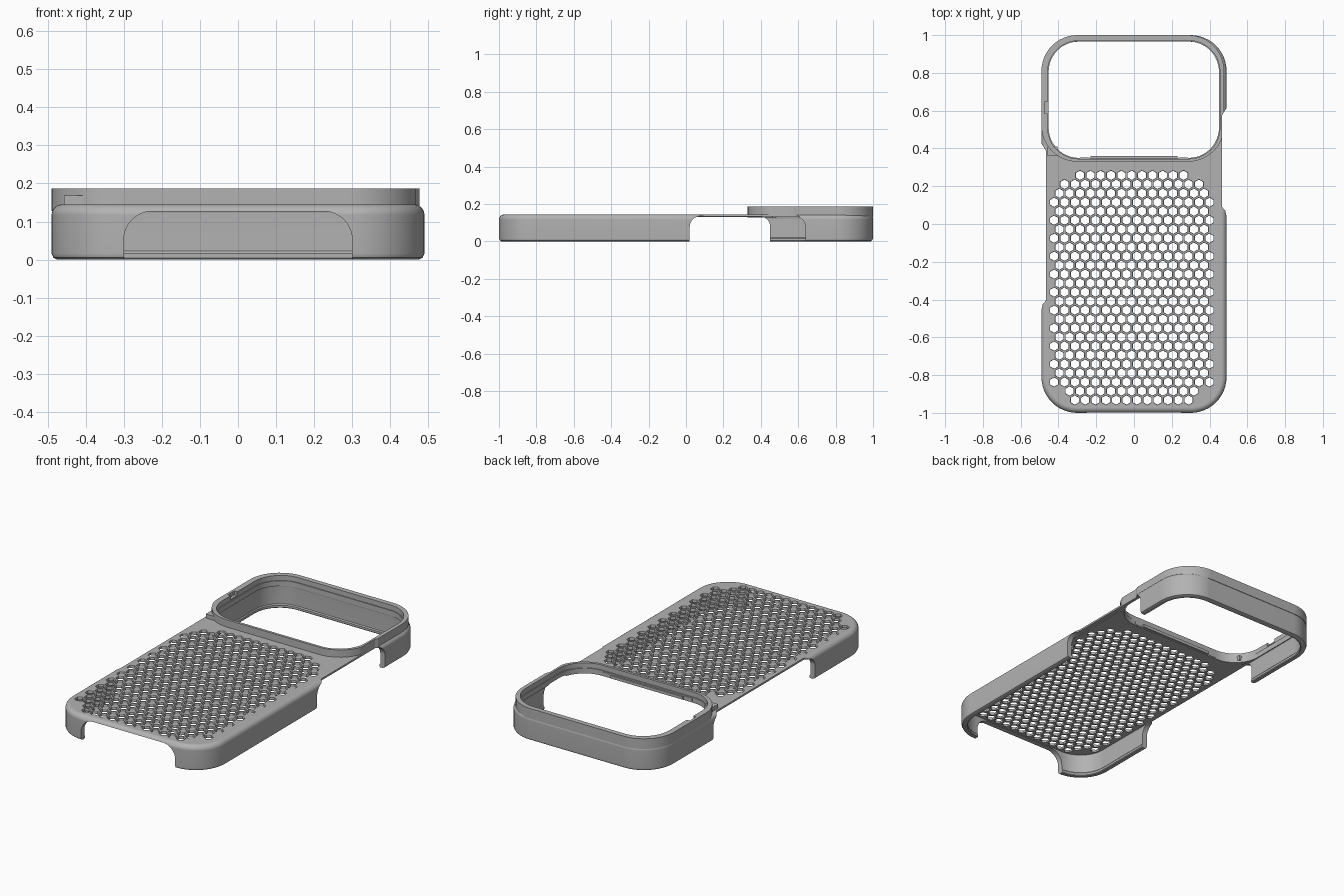
import bpy
import bmesh
from math import sin, cos, pi, radians

if "Cube" in bpy.data.objects:
    bpy.data.objects.remove(bpy.data.objects["Cube"], do_unlink=True)

grey = bpy.data.materials.new("matte_grey")
grey.use_nodes = True
colour = (0.45, 0.45, 0.45, 1)
grey.diffuse_color = colour
for node in grey.node_tree.nodes:
    if node.type == "BSDF_PRINCIPLED":
        node.inputs["Base Color"].default_value = colour


def rounded_rect(x0, x1, y0, y1, r, steps=12):
    """Outline of a rounded rectangle, counter-clockwise."""
    corners = [(x1 - r, y1 - r), (x0 + r, y1 - r), (x0 + r, y0 + r), (x1 - r, y0 + r)]
    return [(cx + r * cos(a), cy + r * sin(a))
            for q, (cx, cy) in enumerate(corners)
            for a in [(q + i / steps) * pi / 2 for i in range(steps + 1)]]


def finish(bm, name):
    bmesh.ops.recalc_face_normals(bm, faces=bm.faces[:])
    mesh = bpy.data.meshes.new(name)
    bm.to_mesh(mesh)
    bm.free()
    mesh.materials.append(grey)
    obj = bpy.data.objects.new(name, mesh)
    bpy.context.collection.objects.link(obj)
    return obj


def skin(bm, loops):
    """Join equal loops of points into a closed solid."""
    rings = [[bm.verts.new(p) for p in loop] for loop in loops]
    for a, b in zip(rings, rings[1:]):
        for i in range(len(a)):
            j = (i + 1) % len(a)
            bm.faces.new((a[i], a[j], b[j], b[i]))
    bm.faces.new(rings[0])
    bm.faces.new(rings[-1])


def solid(name, loops):
    bm = bmesh.new()
    skin(bm, loops)
    return finish(bm, name)


def box(name, x, y, z):
    return solid(name, [[(x[0], y[0], h), (x[1], y[0], h), (x[1], y[1], h), (x[0], y[1], h)] for h in z])


def upright(name, outline, z):
    return solid(name, [[(x, y, h) for x, y in outline] for h in z])


def combine(target, tool, operation):
    """Apply a boolean and delete the tool."""
    mod = target.modifiers.new("combine", "BOOLEAN")
    mod.operation = operation
    mod.solver = "EXACT"
    mod.object = tool
    bpy.ops.object.select_all(action="DESELECT")
    bpy.context.view_layer.objects.active = target
    target.select_set(True)
    bpy.ops.object.modifier_apply(modifier=mod.name)
    bpy.data.objects.remove(tool, do_unlink=True)


# Case shell: wall section (inset, height) from inner ceiling, round the lip, to the top
section = [(0.034, 0.13), (0.03, 0.122), (0.03, 0.022), (0.035, 0.016), (0.035, 0.004),
           (0.031, 0), (0.014, 0), (0.005, 0.005), (0, 0.016)]
section += [(0.028 * (1 - cos(a)), 0.117 + 0.028 * sin(a)) for a in [i * pi / 12 for i in range(7)]]
case = solid("phone_case", [
    [(x, y, z) for x, y in rounded_rect(-0.49 + d, 0.49 - d, -1 + d, 1 - d, 0.19 - d)]
    for d, z in section])

# Raised camera rim
rim = upright("camera_rim", rounded_rect(-0.49, 0.477, 0.33, 1, 0.19), (0.128, 0.187))
combine(case, rim, "UNION")

# Stepped camera opening
opening = upright("opening", rounded_rect(-0.452, 0.45, 0.35, 0.966, 0.16), (0.1, 0.3))
combine(case, opening, "DIFFERENCE")
step = upright("opening_step", rounded_rect(-0.457, 0.455, 0.345, 0.971, 0.165), (0.158, 0.3))
combine(case, step, "DIFFERENCE")
combine(case, box("rim_notch", (-0.475, -0.44), (0.585, 0.645), (0.165, 0.3)), "DIFFERENCE")

# Side button cutouts
for side, y0, y1 in ((1, 0.02, 0.638), (-1, -0.475, 0.45)):
    outline = rounded_rect(y0, y1, -0.2, 0.134, 0.055)
    combine(case, solid("side_cut", [[(side * x, y, z) for y, z in outline]
                                     for x in (0.443, 0.6)]), "DIFFERENCE")
    trim = [(side * 0.467, y0 + 0.07), (side * 0.467, y1 - 0.06),
            (side * 0.5, y1 - 0.01), (side * 0.5, y0 + 0.03)]
    combine(case, upright("side_trim", trim, (0.1, 0.3 if side > 0 else 0.16)), "DIFFERENCE")

# Charging port cutout
port = rounded_rect(-0.3, 0.3, -0.2, 0.127, 0.075)
combine(case, solid("port_cut", [[(x, y, z) for x, z in port] for y in (-1.1, -0.95)]), "DIFFERENCE")

# Honeycomb vents with a slightly flared top
pitch, rows = 0.0548, 26
reach = {0: 0.29, 1: 0.37, rows - 2: 0.34, rows - 1: 0.31}
bm = bmesh.new()
for row in range(rows):
    for col in range(-9, 10):
        x = (col + 0.5 * (row % 2)) * pitch
        if abs(x) > reach.get(row, 0.42):
            continue
        cx, cy = x - 0.012, 0.258 - row * 0.0476
        skin(bm, [[(cx + r * sin(k * pi / 3), cy + r * cos(k * pi / 3), z) for k in range(6)]
                  for r, z in ((0.0245, 0.11), (0.0245, 0.141), (0.0275, 0.147))])
combine(case, finish(bm, "vents"), "DIFFERENCE")

# Smooth the rounded edges, keep the flat faces flat
bpy.context.view_layer.objects.active = case
case.select_set(True)
bpy.ops.object.shade_smooth_by_angle(angle=radians(30))
weighted = case.modifiers.new("flat_faces", "WEIGHTED_NORMAL")
weighted.keep_sharp = True

# Small latch block and ledge beside the opening
box("latch_block", (-0.457, -0.405), (0.36, 0.41), (0.14, 0.168))
box("opening_ledge", (-0.23, 0.23), (0.34, 0.36), (0.133, 0.15))
for side in (-1, 1):
    box("ledge_clip", (side * 0.26 - 0.025, side * 0.26 + 0.025), (0.335, 0.352), (0.133, 0.152))
